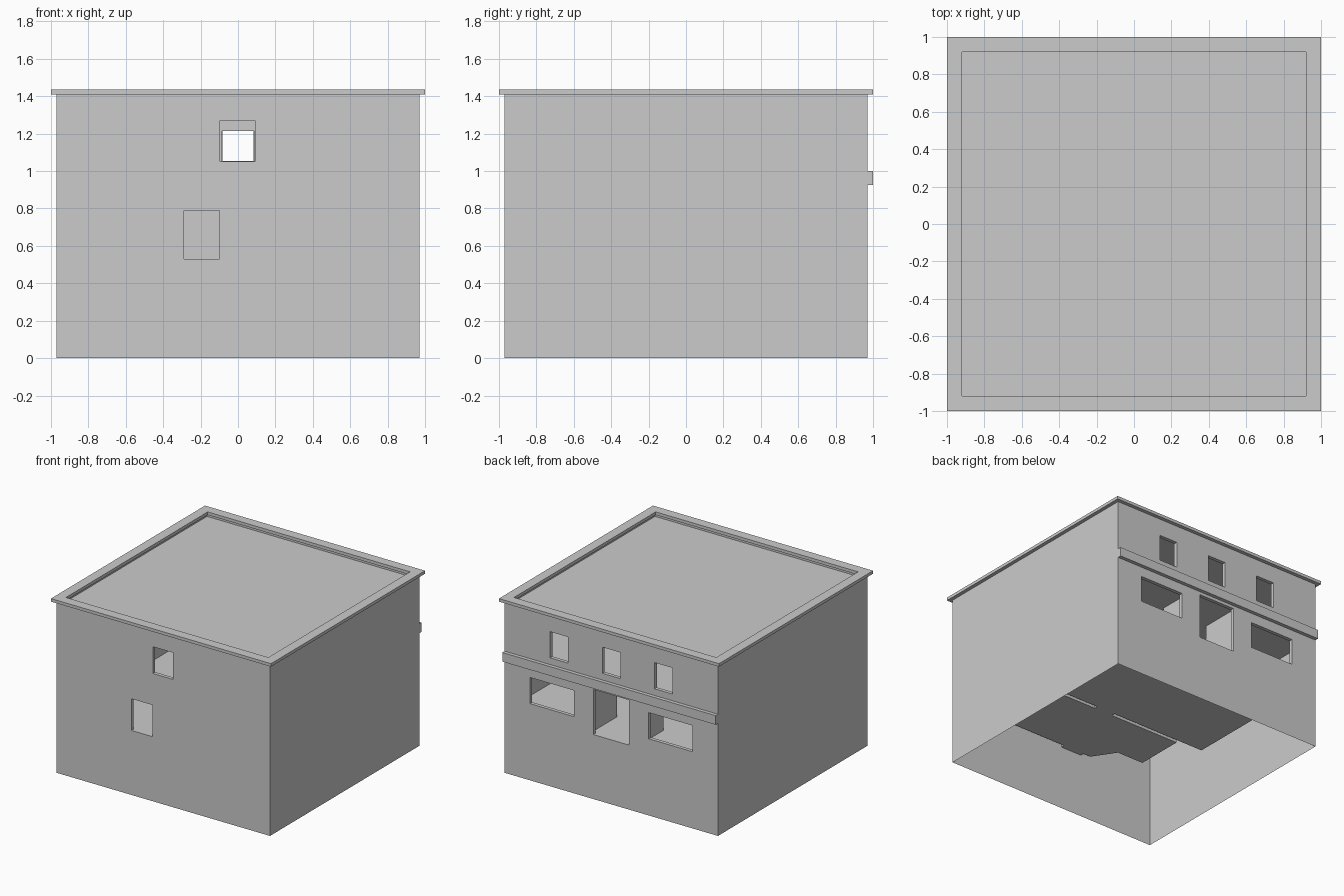
import bpy, bmesh

if "Cube" in bpy.data.objects:
    bpy.data.objects.remove(bpy.data.objects["Cube"])

W, T = 0.97, 0.94          # outer and inner wall planes
FLOOR1, CEIL1 = 0.53, 0.92
FLOOR2, CEIL2 = 0.94, 1.37
PART = -0.33               # cross wall between back and front rooms


def finish(name, bm):
    bmesh.ops.remove_doubles(bm, verts=bm.verts, dist=1e-5)
    me = bpy.data.meshes.new(name)
    bm.to_mesh(me)
    bm.free()
    ob = bpy.data.objects.new(name, me)
    bpy.context.collection.objects.link(ob)
    return ob


def quad(bm, pts, flip=False):
    f = bm.faces.new([bm.verts.new(p) for p in pts])
    if flip:
        f.normal_flip()


def sheet(bm, x0, x1, z0, z1, y, holes, facing):
    """Flat panel across x with rectangular openings (x0, x1, z0, z1)."""
    xs = sorted({x0, x1, *[v for h in holes for v in h[:2]]})
    zs = sorted({z0, z1, *[v for h in holes for v in h[2:]]})
    xs = [v for v in xs if x0 <= v <= x1]
    zs = [v for v in zs if z0 <= v <= z1]
    for a, b in zip(xs, xs[1:]):
        for c, d in zip(zs, zs[1:]):
            mx, mz = (a + b) / 2, (c + d) / 2
            if any(h[0] < mx < h[1] and h[2] < mz < h[3] for h in holes):
                continue
            quad(bm, [(a, y, c), (b, y, c), (b, y, d), (a, y, d)], facing > 0)


def reveals(bm, holes, ya, yb):
    """Side faces of the openings, ya < yb, facing into the opening."""
    for a, b, c, d in holes:
        ring = [(a, c), (b, c), (b, d), (a, d)]
        for (p, q), (r, s) in zip(ring, ring[1:] + ring[:1]):
            quad(bm, [(p, ya, q), (r, ya, s), (r, yb, s), (p, yb, q)])


def box(name, x0, x1, y0, y1, z0, z1):
    bm = bmesh.new()
    bmesh.ops.create_cube(bm, size=1)
    for v in bm.verts:
        v.co = ((x0 + x1) / 2 + v.co.x * (x1 - x0),
                (y0 + y1) / 2 + v.co.y * (y1 - y0),
                (z0 + z1) / 2 + v.co.z * (z1 - z0))
    return finish(name, bm)


def room(name, outline, z0, z1, open_walls):
    """Inward-facing room; open_walls maps outline edge index to openings."""
    bm = bmesh.new()
    quad(bm, [(x, y, z0) for x, y in outline])
    quad(bm, [(x, y, z1) for x, y in outline], True)
    for i, (p, q) in enumerate(zip(outline, outline[1:] + outline[:1])):
        if i in open_walls:
            sheet(bm, min(p[0], q[0]), max(p[0], q[0]), z0, z1, p[1],
                  open_walls[i], 1 if q[0] > p[0] else -1)
        else:
            quad(bm, [(*p, z0), (*q, z0), (*q, z1), (*p, z1)], True)
    return finish(name, bm)


# Openings
back_low = [(-0.74, -0.34, 0.63, 0.845), (-0.163, 0.163, FLOOR1, 0.90),
            (0.34, 0.74, 0.63, 0.845)]
back_up = [(c - 0.082, c + 0.082, 1.055, 1.27) for c in (-0.475, 0, 0.475)]
front_low = [(-0.29, -0.10, FLOOR1, 0.79)]
front_up = [(-0.095, 0.09, 1.05, 1.27)]
door_low = [(-0.085, 0.085, FLOOR1, 0.81)]
door_up = [(-0.085, 0.085, FLOOR2, 1.215)]

# Outer wall shell, open underneath
bm = bmesh.new()
sheet(bm, -W, W, 0, 1.41, -W, front_low + front_up, -1)
sheet(bm, -W, W, 0, 1.41, W, back_low + back_up, 1)
for s in (-1, 1):
    quad(bm, [(s * W, -W, 0), (s * W, W, 0), (s * W, W, 1.41), (s * W, -W, 1.41)], s < 0)
finish("outer_walls", bm)

# Window and door reveals
bm = bmesh.new()
reveals(bm, front_low + front_up, -W, -T)
reveals(bm, back_low + back_up, T, W)
reveals(bm, door_low + door_up, PART - 0.03, PART)
finish("opening_reveals", bm)

# Rooms: one at the back and one at the front of each storey
back_plan = [(-T, PART), (T, PART), (T, T), (-T, T)]
P = PART - 0.03
front_plan = [(-0.36, -T), (T, -T), (T, P), (-0.72, P), (-0.72, -0.76), (-0.48, -0.76)]
front_plan_up = [(-0.36, -T), (T, -T), (T, P), (-0.36, P)]
room("lower_back_room", back_plan, FLOOR1, CEIL1, {0: door_low, 2: back_low})
room("lower_front_room", front_plan, FLOOR1, CEIL1, {0: front_low, 2: door_low})
room("upper_back_room", back_plan, FLOOR2, CEIL2, {0: door_up, 2: back_up})
room("upper_front_room", front_plan_up, FLOOR2, CEIL2, {0: front_up, 2: door_up})

# Entrance lobby side walls
for s, side in ((-1, "left"), (1, "right")):
    x = s * 0.21
    box("lobby_wall_" + side, x - 0.012, x + 0.012, 0.61, T, FLOOR1, CEIL1)

# Roof deck and the parapet's inner face
bm = bmesh.new()
R, Z = 0.94, 1.385
c = [(-R, -R), (R, -R), (R, R), (-R, R)]
quad(bm, [(x, y, Z) for x, y in c])
for p, q in zip(c, c[1:] + c[:1]):
    quad(bm, [(*p, Z), (*q, Z), (*q, 1.41), (*p, 1.41)], True)
finish("roof_deck", bm)

# Coping: square ring swept around the wall top
bm = bmesh.new()
profile = [(1.0, 1.41), (1.0, 1.435), (0.92, 1.435), (0.92, 1.41)]
signs = [(-1, -1), (1, -1), (1, 1), (-1, 1)]
for (r0, z0), (r1, z1) in zip(profile, profile[1:] + profile[:1]):
    for (a, b), (e, f) in zip(signs, signs[1:] + signs[:1]):
        quad(bm, [(a * r0, b * r0, z0), (e * r0, f * r0, z0),
                  (e * r1, f * r1, z1), (a * r1, b * r1, z1)])
finish("roof_coping", bm)

# Belt course across the back
box("back_belt_course", -W, W, W, 1.0, 0.925, 1.0)
